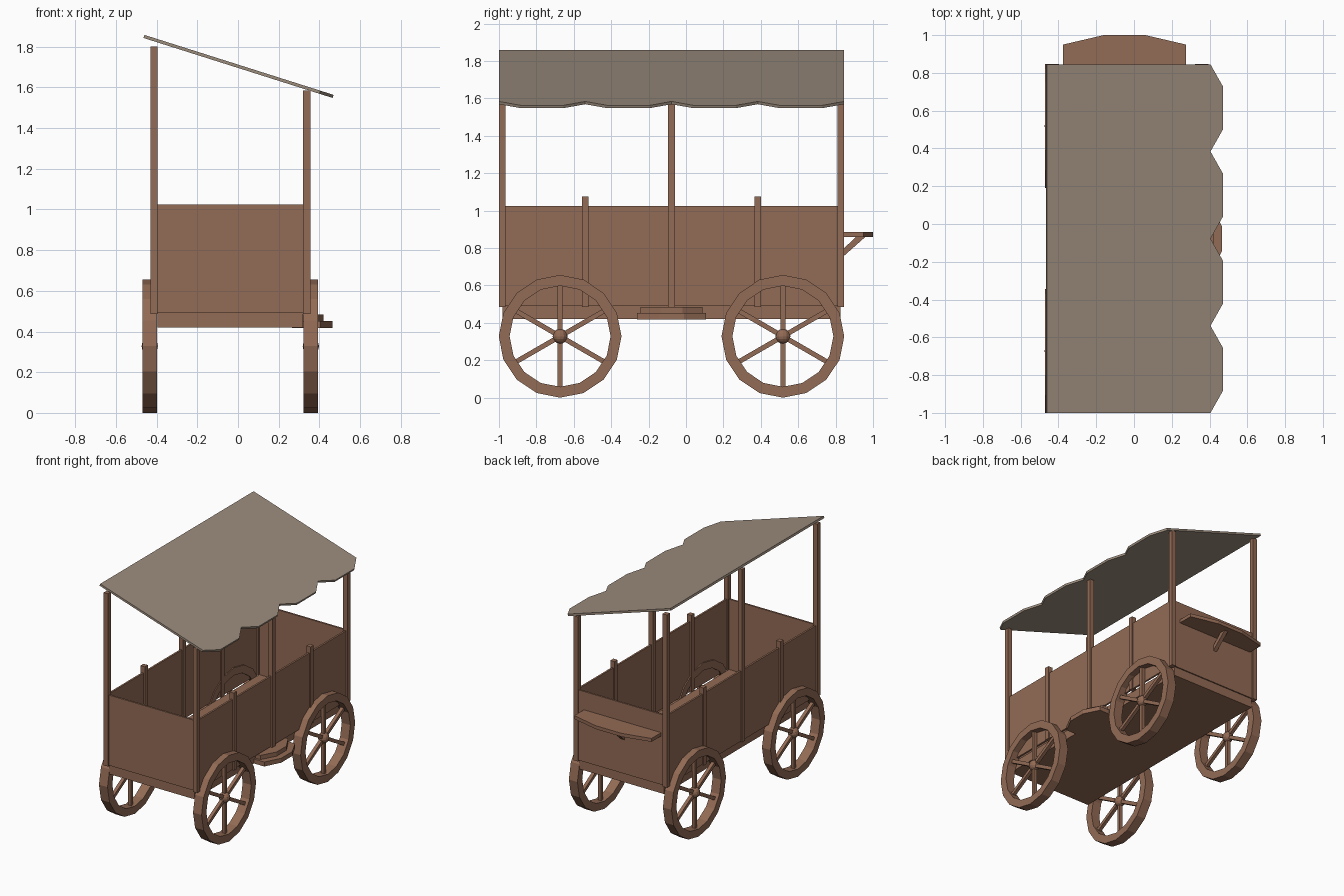
import bpy, bmesh, math
from mathutils import Vector, Matrix

if "Cube" in bpy.data.objects:
    bpy.data.objects.remove(bpy.data.objects["Cube"])


def material(name, rgb):
    m = bpy.data.materials.new(name)
    m.diffuse_color = (*rgb, 1)
    m.use_nodes = True
    m.node_tree.nodes["Principled BSDF"].inputs["Base Color"].default_value = m.diffuse_color
    return m


wood = material("brown wood", (0.29, 0.145, 0.09))
cloth = material("grey awning", (0.33, 0.262, 0.203))


def finish(bm, name, mat):
    bmesh.ops.recalc_face_normals(bm, faces=bm.faces)
    me = bpy.data.meshes.new(name)
    bm.to_mesh(me)
    bm.free()
    me.materials.append(mat)
    ob = bpy.data.objects.new(name, me)
    bpy.context.collection.objects.link(ob)
    return ob


def add_box(bm, x0, x1, y0, y1, z0, z1):
    size = Matrix.Diagonal((x1 - x0, y1 - y0, z1 - z0, 1))
    mid = Matrix.Translation(((x0 + x1) / 2, (y0 + y1) / 2, (z0 + z1) / 2))
    bmesh.ops.create_cube(bm, size=1, matrix=mid @ size)


def box(name, *bounds):
    bm = bmesh.new()
    add_box(bm, *bounds)
    return finish(bm, name, wood)


def prism(name, points, offset, mat=wood):
    """Extrude a flat outline by an offset vector."""
    bm = bmesh.new()
    face = bm.faces.new([bm.verts.new(p) for p in points])
    out = bmesh.ops.extrude_face_region(bm, geom=[face])
    bmesh.ops.translate(bm, vec=Vector(offset),
                        verts=[v for v in out["geom"] if isinstance(v, bmesh.types.BMVert)])
    return finish(bm, name, mat)


XL, XR = -0.4125, 0.3375      # side wall centre lines
YF, YB = -1.0, 0.845          # cart ends
BAY = (YB - YF) / 4
MID = YF + 2 * BAY
P = 0.018                     # half post width
T = 0.007                     # half wall thickness

# floor and walls
box("floor", XL + P, XR - P, YF + 0.02, YB - 0.02, 0.42, 0.49)
for side, x in (("left", XL), ("right", XR)):
    box(side + "_wall", x - T, x + T, YF + 0.003, YB - 0.003, 0.49, 1.025)
for end, y in (("front", YF + P), ("back", YB - P)):
    box(end + "_wall", XL, XR, y - T, y + T, 0.49, 1.025)

# tall roof posts and short stakes
for side, x, top in (("left", XL, 1.80), ("right", XR, 1.585)):
    for i, y in enumerate((YF + P, MID, YB - P)):
        box(f"{side}_post_{i}", x - P, x + P, y - P, y + P, 0.485, top)
    for i, y in enumerate((YF + BAY, YB - BAY)):
        box(f"{side}_stake_{i}", x - P, x + P, y - P, y + P, 0.485, 1.075)

# sloping awning with four scallops along the low edge
def on_roof(x, y):
    return (x, y, 1.858 - 0.317 * (x + 0.46))


edge = []
for i in range(4):
    y = YF + i * BAY
    edge += [(0.405, y), (0.47, y + BAY * 0.25), (0.47, y + BAY * 0.75)]
outline = [(-0.46, YF)] + edge + [(0.405, YB), (-0.46, YB)]
prism("awning", [on_roof(x, y) for x, y in outline], (-0.005, 0, -0.015), cloth)

# back shelf with its strut
half = [(0.325, 0.83), (0.325, 0.95), (0.11, 1.0)]
shelf = [(-0.05 + x, y, 0.86) for x, y in half] + [(-0.05 - x, y, 0.86) for x, y in half[::-1]]
prism("back_shelf", shelf, (0, 0, 0.026))
strut = [(-0.065, 0.83, 0.745), (-0.065, 0.83, 0.785), (-0.065, 0.915, 0.865), (-0.065, 0.965, 0.865)]
prism("shelf_strut", strut, (0.03, 0, 0))

# two steps on the right side
def step(name, w, x0, x1, x2, z0, z1):
    pts = [(x0, -w), (x1, -w), (x2, -w * 0.36), (x2, w * 0.36), (x1, w), (x0, w)]
    prism(name, [(x, MID + y, z0) for x, y in pts], (0, 0, z1 - z0))


step("lower_step", 0.185, 0.265, 0.405, 0.465, 0.418, 0.452)
step("upper_step", 0.167, 0.265, 0.36, 0.42, 0.452, 0.484)

# spoked wheels
def wheel(name, x, y, z=0.328, outer=0.328, inner=0.27, half_w=0.036, n=16):
    bm = bmesh.new()
    rings = []
    for k in range(n):
        a = 2 * math.pi * k / n
        rings.append([bm.verts.new((dx, r * math.sin(a), r * math.cos(a)))
                      for r, dx in ((outer, -half_w), (outer, half_w), (inner, half_w), (inner, -half_w))])
    for k in range(n):
        a, b = rings[k], rings[(k + 1) % n]
        for j in range(4):
            bm.faces.new((a[j], a[(j + 1) % 4], b[(j + 1) % 4], b[j]))
    for k in range(3):
        spoke = bmesh.ops.create_cube(bm, size=1, matrix=Matrix.Rotation(math.pi * k / 3, 4, 'X')
                                      @ Matrix.Diagonal((0.026, 0.026, 2 * inner, 1)))
    bmesh.ops.create_uvsphere(bm, u_segments=12, v_segments=8, radius=0.04)
    ob = finish(bm, name, wood)
    ob.location = (x, y, z)


for side, x in (("left", -0.434), ("right", 0.358)):
    for end, y in (("front", -0.673), ("back", 0.518)):
        wheel(f"{end}_{side}_wheel", x, y)
